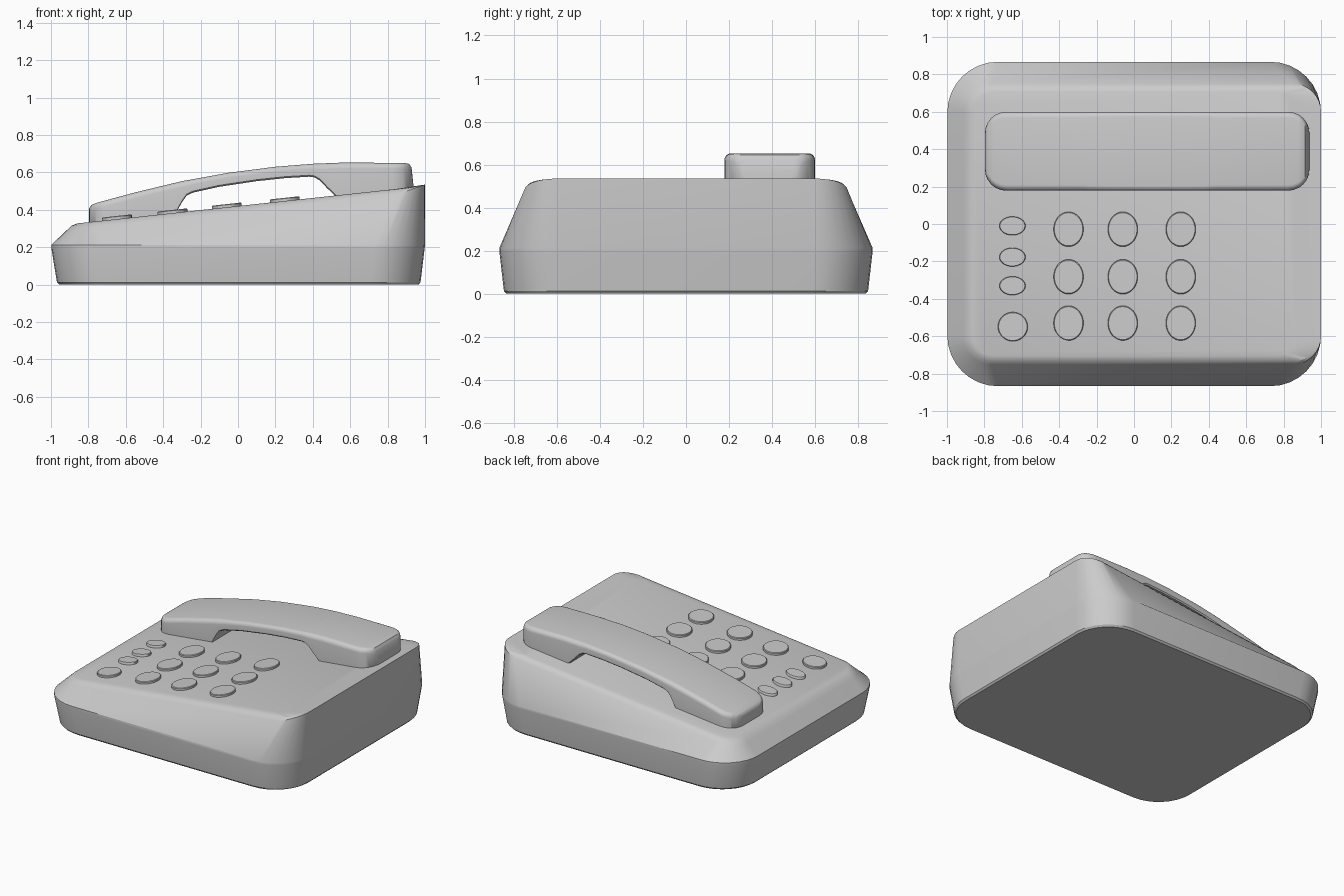
import bpy, bmesh, math

if "Cube" in bpy.data.objects:
    bpy.data.objects.remove(bpy.data.objects["Cube"])

SLOPE = 0.108


def deck_z(x):
    """Height of the sloping keypad deck."""
    return 0.42 + SLOPE * x


def loft(name, rings, angle=30):
    """Skin a list of equal-length closed rings and cap both ends."""
    bm = bmesh.new()
    loops = [[bm.verts.new(p) for p in ring] for ring in rings]
    n = len(loops[0])
    for a, b in zip(loops, loops[1:]):
        for i in range(n):
            j = (i + 1) % n
            bm.faces.new((a[i], a[j], b[j], b[i]))
    bm.faces.new(loops[0])
    bm.faces.new(loops[-1])
    bmesh.ops.recalc_face_normals(bm, faces=bm.faces)
    mesh = bpy.data.meshes.new(name)
    bm.to_mesh(mesh)
    bm.free()
    ob = bpy.data.objects.new(name, mesh)
    bpy.context.collection.objects.link(ob)
    bpy.ops.object.select_all(action='DESELECT')
    ob.select_set(True)
    bpy.context.view_layer.objects.active = ob
    bpy.ops.object.shade_smooth_by_angle(angle=math.radians(angle))
    return ob


def rounded_ring(x0, x1, hy, r, z_of_x, steps=8):
    """Rounded rectangle in plan, with height given as a function of x."""
    pts = []
    corners = [(x1 - r, hy - r, 0), (x0 + r, hy - r, 90),
               (x0 + r, r - hy, 180), (x1 - r, r - hy, 270)]
    for cx, cy, start in corners:
        for i in range(steps + 1):
            a = math.radians(start + 90 * i / steps)
            x = cx + r * math.cos(a)
            pts.append((x, cy + r * math.sin(a), z_of_x(x)))
    return pts


def rim_z(drop):
    """Deck height lowered by drop, rising to a small lip at the high end."""
    def z(x):
        t = max(0, (x - 0.85) / 0.15)
        return deck_z(x) - drop + t * (0.007 + drop)
    return z


# Wedge-shaped body
loft("phone_body", [
    rounded_ring(-0.955, 0.965, 0.835, 0.26, lambda x: 0),
    rounded_ring(-0.968, 0.976, 0.846, 0.27, lambda x: 0.012),
    rounded_ring(-0.998, 0.998, 0.867, 0.27, lambda x: 0.195),
    rounded_ring(-0.998, 1.0, 0.867, 0.27, lambda x: 0.213),
    rounded_ring(-0.915, 1.0, 0.75, 0.15, rim_z(0.03)),
    rounded_ring(-0.89, 0.998, 0.732, 0.14, rim_z(0.009)),
    rounded_ring(-0.86, 0.86, 0.705, 0.11, deck_z),
])


# Handset: cross-sections placed along x between a top and a bottom profile
TOP = [(-0.797, 0.405), (-0.785, 0.425), (-0.76, 0.436), (-0.55, 0.493),
       (-0.3, 0.553), (-0.05, 0.598), (0.2, 0.63), (0.4, 0.646), (0.55, 0.652),
       (0.89, 0.651), (0.915, 0.645), (0.928, 0.625), (0.938, 0.53)]
GRIP = [(-0.335, deck_z(-0.335)), (-0.3, 0.44), (-0.275, 0.475), (-0.24, 0.492),
        (-0.1, 0.523), (0.1, 0.553), (0.25, 0.569), (0.38, 0.577), (0.41, 0.573),
        (0.44, 0.555), (0.475, 0.517), (0.525, deck_z(0.525))]


def sample(profile, x):
    for (xa, za), (xb, zb) in zip(profile, profile[1:]):
        if x <= xb:
            return za + (zb - za) * max(0, x - xa) / (xb - xa)
    return profile[-1][1]


X0, X1, R, HW, YC = -0.797, 0.938, 0.115, 0.211, 0.389


def section(x):
    d = min(x - X0, X1 - x)
    w = HW - (R - math.sqrt(max(0, R * R - (R - d) ** 2)) if d < R else 0)
    top = sample(TOP, x)
    inside = GRIP[0][0] < x < GRIP[-1][0]
    bottom = sample(GRIP, x) if inside else deck_z(x) - 0.008
    r = min(0.032, (top - bottom) * 0.4)
    half = [(w - 0.008, bottom), (w, bottom + 0.008)]
    for i in range(6):
        a = math.radians(18 * i)
        half.append((w - r + r * math.cos(a), top - r + r * math.sin(a)))
    return ([(x, YC + y, z) for y, z in half] +
            [(x, YC - y, z) for y, z in reversed(half)])


ends = [R * (1 - math.cos(math.radians(15 * i))) for i in range(7)]
stations = {round(x, 4) for x, z in TOP + GRIP}
stations |= {round(X0 + e, 4) for e in ends} | {round(X1 - e, 4) for e in ends}
stations |= {round(-0.5 + 0.08 * i, 4) for i in range(12)}
loft("handset", [section(x) for x in sorted(stations)], 35)


# Keypad buttons, tilted with the deck
def button(name, cx, cy, rx, ry):
    def ring(scale, h):
        pts = []
        for i in range(32):
            a = math.tau * i / 32
            x = cx + rx * scale * math.cos(a)
            pts.append((x, cy + ry * scale * math.sin(a), deck_z(x) + h))
        return pts
    loft(name, [ring(1, -0.01), ring(1, 0.013), ring(0.95, 0.017)], 40)


for col, x in enumerate((-0.35, -0.06, 0.25)):
    for row, y in enumerate((-0.028, -0.282, -0.53)):
        button(f"key_{row}_{col}", x, y, 0.08, 0.093)
for i, y in enumerate((-0.01, -0.177, -0.33)):
    button(f"side_key_{i}", -0.65, y, 0.07, 0.05)
button("round_key", -0.648, -0.549, 0.08, 0.078)
